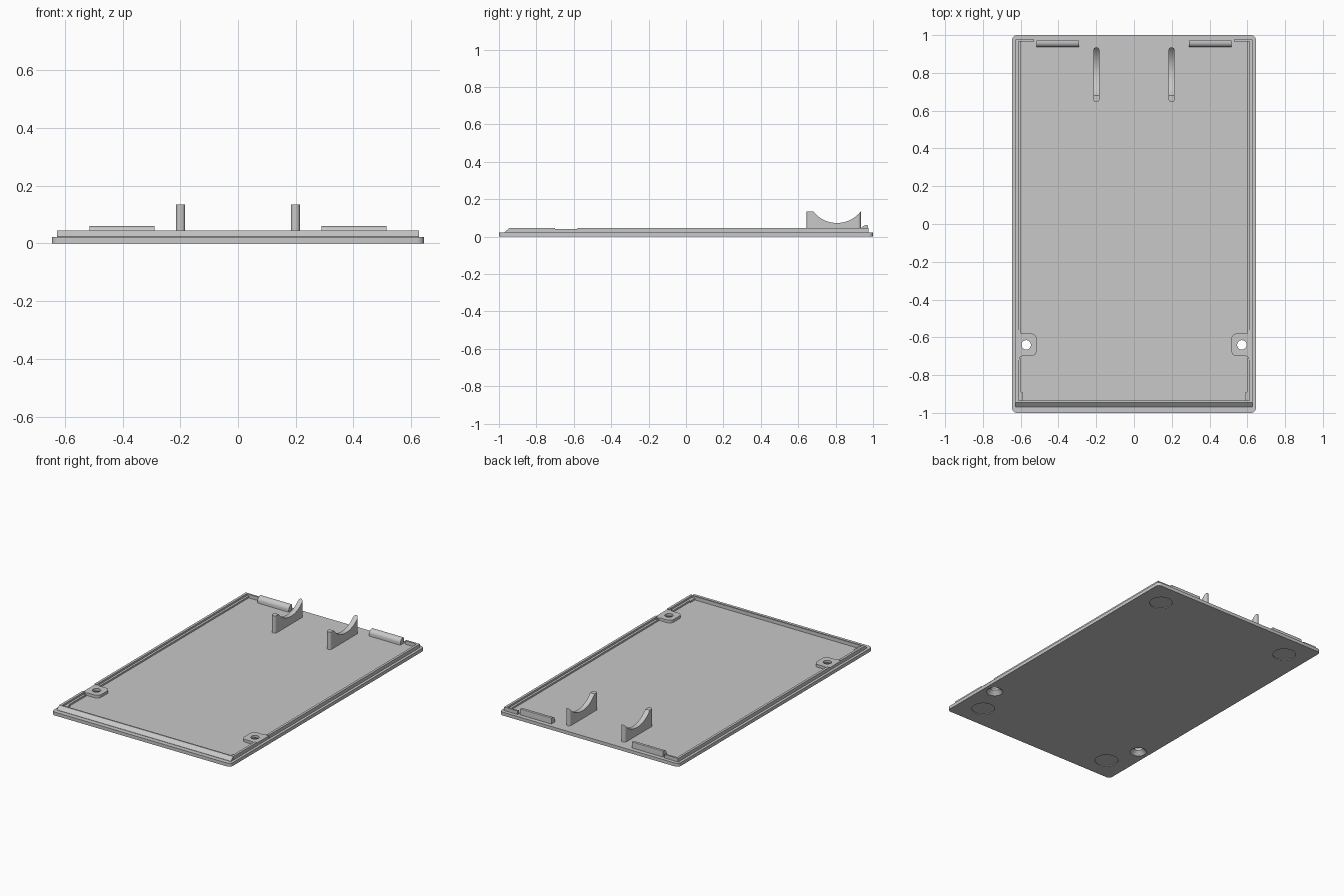
import bpy, bmesh, math
from mathutils import Vector

cube = bpy.data.objects.get("Cube")
if cube:
    bpy.data.objects.remove(cube, do_unlink=True)

grey = bpy.data.materials.new("plain grey")
grey.use_nodes = True
COLOR = (0.58, 0.58, 0.58, 1)
grey.diffuse_color = COLOR
grey.node_tree.nodes["Principled BSDF"].inputs["Base Color"].default_value = COLOR

FLOOR, RIM, SUNK = 0.022, 0.045, 0.015


def fillet(corners, steps=6):
    """Round each (x, y, radius) corner of an outline."""
    out = []
    for i, (x, y, r) in enumerate(corners):
        p = Vector((x, y))
        if r == 0:
            out.append(p)
            continue
        a = (Vector(corners[i - 1][:2]) - p).normalized()
        b = (Vector(corners[(i + 1) % len(corners)][:2]) - p).normalized()
        half = a.angle(b) / 2
        mid = p + (a + b).normalized() * r / math.sin(half)
        start = (p + a * r / math.tan(half) - mid).normalized()
        end = (p + b * r / math.tan(half) - mid).normalized()
        for k in range(steps + 1):
            out.append(mid + start.slerp(end, k / steps) * r)
    return out


def box(x0, x1, y0, y1, r=0):
    return fillet([(x0, y0, r), (x1, y0, r), (x1, y1, r), (x0, y1, r)])


def prism(name, outline, lo, hi, along="z"):
    """Extrude an outline along z, or a (y, z) profile along x."""
    bm = bmesh.new()
    place = (lambda p: (p[0], p[1], lo)) if along == "z" else (lambda p: (lo, p[0], p[1]))
    face = bm.faces.new([bm.verts.new(place(p)) for p in outline])
    new = bmesh.ops.extrude_face_region(bm, geom=[face])["geom"]
    step = Vector((0, 0, hi - lo)) if along == "z" else Vector((hi - lo, 0, 0))
    bmesh.ops.translate(bm, vec=step, verts=[v for v in new if isinstance(v, bmesh.types.BMVert)])
    return finish(name, bm)


def finish(name, bm):
    bmesh.ops.recalc_face_normals(bm, faces=bm.faces)
    mesh = bpy.data.meshes.new(name)
    bm.to_mesh(mesh)
    bm.free()
    mesh.materials.append(grey)
    ob = bpy.data.objects.new(name, mesh)
    bpy.context.collection.objects.link(ob)
    return ob


def cone(name, x, y, z0, z1, r0, r1):
    bm = bmesh.new()
    bmesh.ops.create_cone(bm, cap_ends=True, segments=32, radius1=r0, radius2=r1, depth=z1 - z0)
    bmesh.ops.translate(bm, vec=(x, y, (z0 + z1) / 2), verts=bm.verts)
    ob = finish(name, bm)
    ob.hide_render = True
    return ob


def carve(ob, cutters, operation="DIFFERENCE"):
    """Apply booleans with the given helper solids."""
    for c in cutters:
        mod = ob.modifiers.new("carve", "BOOLEAN")
        mod.operation = operation
        mod.solver = "EXACT"
        mod.object = c
    bpy.context.view_layer.update()
    result = ob.evaluated_get(bpy.context.evaluated_depsgraph_get())
    mesh = bpy.data.meshes.new_from_object(result)
    ob.modifiers.clear()
    ob.data = mesh


parts = []
plate = prism("base_plate", box(-0.645, 0.645, -1, 1, 0.025), 0, FLOOR)
parts.append(plate)

# Front lip with a sloping outer face
lip = [(-0.97, SUNK), (-0.97, 0.024), (-0.945, RIM), (-0.935, RIM), (-0.935, SUNK)]
parts.append(prism("front_lip", lip, -0.627, 0.627, "x"))

# Cradle profile: concave arc between two raised ends
mid_y, mid_z, rad = 0.8075, 0.235, 0.162
swing = math.asin(0.1275 / rad)
cradle = [(0.935, SUNK), (0.645, SUNK), (0.645, 0.135)]
for k in range(21):
    t = swing * (k / 10 - 1)
    cradle.append((mid_y + rad * math.sin(t), mid_z - rad * math.cos(t)))

# Hinge clip profile with a rounded inner edge
clip = fillet([(0.972, SUNK, 0), (0.972, 0.061, 0.004), (0.936, 0.061, 0.026), (0.936, SUNK, 0)])

helpers = []
for side, s in (("left", 1), ("right", -1)):
    def span(a, b):
        return (min(a * s, b * s), max(a * s, b * s))

    # Side rim, broken at the screw tab, with a lower inner ledge
    for end, y0, y1 in (("front", -0.945, -0.70), ("back", -0.58, 0.977)):
        parts.append(prism(f"{side}_{end}_rim", box(*span(0.612, 0.628), y0, y1), SUNK, RIM))
        parts.append(prism(f"{side}_{end}_ledge", box(*span(0.598, 0.613), y0, y1 - 0.011), SUNK, 0.033))
    parts.append(prism(f"{side}_back_return", box(*span(0.53, 0.613), 0.965, 0.977), SUNK, RIM))
    parts.append(prism(f"{side}_corner_block", box(*span(0.59, 0.613), -0.94, -0.89), SUNK, 0.033))

    # Screw tab with a countersunk hole
    outline = [(0.627, -0.72, 0), (0.606, -0.72, 0), (0.606, -0.70, 0.015), (0.515, -0.70, 0.03),
               (0.515, -0.58, 0.03), (0.606, -0.58, 0.015), (0.606, -0.56, 0), (0.627, -0.56, 0)]
    tab = prism(f"{side}_screw_tab", fillet([(x * s, y, r) for x, y, r in outline]), SUNK, 0.04)
    hole = cone(f"{side}_hole_cutter", 0.571 * s, -0.64, -0.02, 0.08, 0.025, 0.025)
    sink = cone(f"{side}_sink_cutter", 0.571 * s, -0.64, -0.004, 0.025, 0.054, 0.0251)
    carve(tab, [hole, sink])
    parts.append(tab)

    # Shallow round recesses for the feet
    feet = [cone(f"{side}_foot_cutter", 0.49 * s, y, -0.01, 0.005, 0.07, 0.07) for y in (-0.845, 0.84)]
    carve(plate, [hole, sink] + feet)

    # Cradle support, rounded in plan by trimming with a capsule
    support = prism(f"{side}_cradle", cradle, *span(0.183, 0.215), "x")
    capsule = prism("capsule_cutter", box(*span(0.183, 0.215), 0.645, 0.935, 0.0155), -0.1, 0.3)
    carve(support, [capsule], "INTERSECT")
    parts.append(support)
    helpers += [hole, sink, capsule] + feet

    parts.append(prism(f"{side}_hinge_clip", clip, *span(0.29, 0.515), "x"))

for c in helpers:
    bpy.data.objects.remove(c, do_unlink=True)

# Smooth the curved faces, keep edges sharp
bpy.ops.object.select_all(action="DESELECT")
for ob in parts:
    ob.select_set(True)
bpy.context.view_layer.objects.active = plate
bpy.ops.object.shade_smooth_by_angle(angle=math.radians(30))
